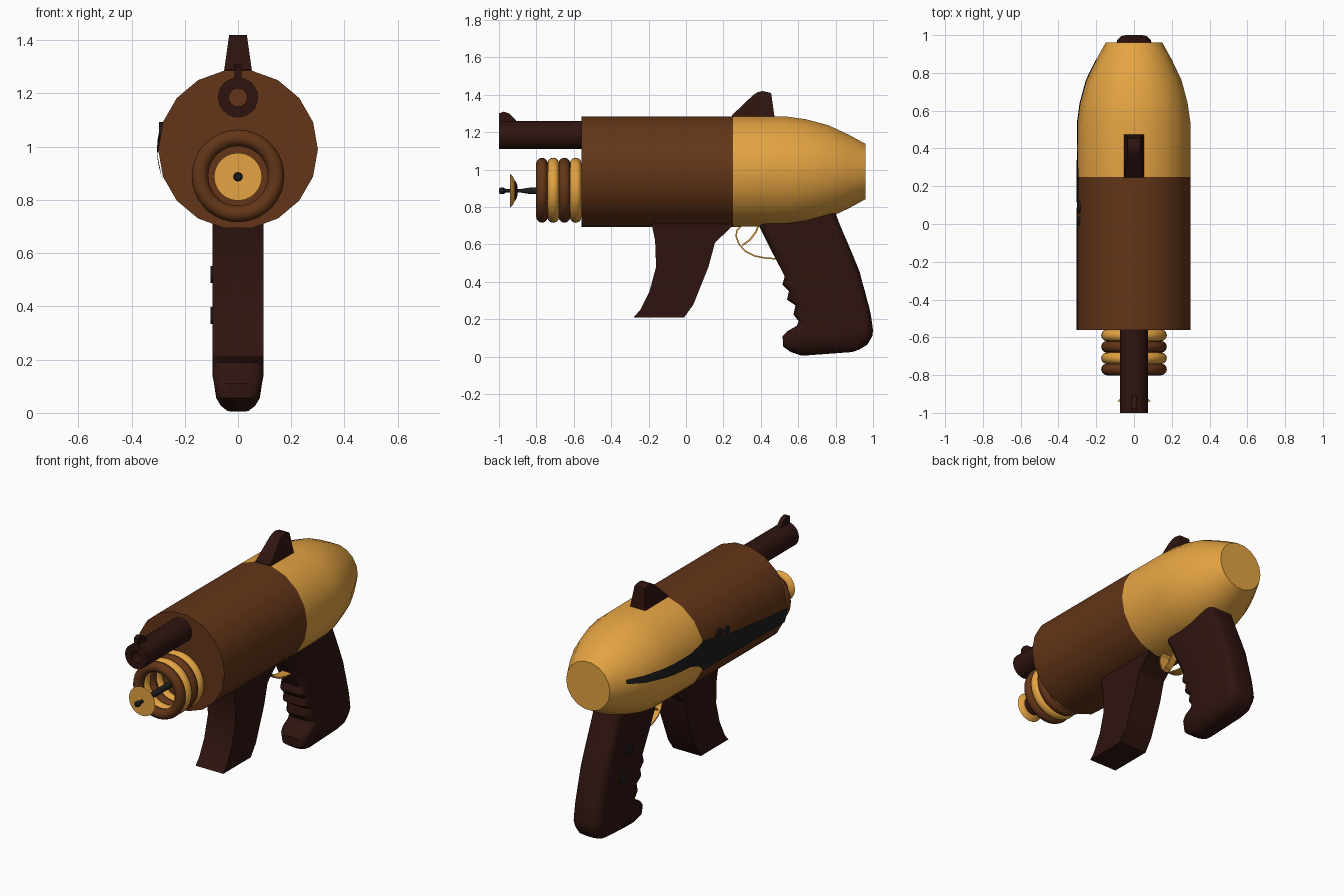
import bpy, bmesh, math
from mathutils import Matrix

if "Cube" in bpy.data.objects:
    bpy.data.objects.remove(bpy.data.objects["Cube"])


def material(name, r, g, b):
    m = bpy.data.materials.new(name)
    m.diffuse_color = (r, g, b, 1)
    m.use_nodes = True
    m.node_tree.nodes["Principled BSDF"].inputs["Base Color"].default_value = m.diffuse_color
    return m


BROWN = material("brown", 0.125, 0.036, 0.009)
DARK = material("dark_brown", 0.028, 0.007, 0.005)
GOLD = material("gold", 0.78, 0.37, 0.055)
BLACK = material("black", 0.012, 0.012, 0.012)
AXIS = 0.99


def finish(name, bm, mat, smooth=35):
    bmesh.ops.recalc_face_normals(bm, faces=bm.faces)
    me = bpy.data.meshes.new(name)
    bm.to_mesh(me)
    bm.free()
    ob = bpy.data.objects.new(name, me)
    bpy.context.collection.objects.link(ob)
    me.materials.append(mat)
    if smooth:
        bpy.ops.object.select_all(action='DESELECT')
        ob.select_set(True)
        bpy.context.view_layer.objects.active = ob
        bpy.ops.object.shade_smooth_by_angle(angle=math.radians(smooth))
    return ob


def loft(name, rings, mat, capped=True, smooth=35):
    """Skin a list of closed rings of 3D points."""
    bm = bmesh.new()
    vs = [[bm.verts.new(p) for p in ring] for ring in rings]
    n = len(vs[0])
    for a, b in zip(vs, vs[1:]):
        for i in range(n):
            j = (i + 1) % n
            bm.faces.new((a[i], a[j], b[j], b[i]))
    if capped:
        bm.faces.new(vs[0])
        bm.faces.new(vs[-1])
    return finish(name, bm, mat, smooth)


def lathe(name, profile, z, sides, mat):
    """Turn (y, radius) points around a lengthwise axis at height z."""
    angles = [2 * math.pi * i / sides for i in range(sides)]
    return loft(name, [[(r * math.cos(t), y, z + r * math.sin(t)) for t in angles]
                       for y, r in profile], mat)


def prism(name, pts, half, mat, narrow=None):
    """Extrude a (y, z) side profile across x; narrow gives (z0, z1, top half width)."""
    def w(z):
        if not narrow:
            return half
        z0, z1, top = narrow
        return half + (top - half) * (z - z0) / (z1 - z0)
    return loft(name, [[(s * w(z), y, z) for y, z in pts] for s in (-1, 1)], mat, smooth=20)


def ribbon(name, path, half, thick, mat):
    """Thin strip following a (y, z) path."""
    inner = []
    for i, (y, z) in enumerate(path):
        a, b = path[max(i - 1, 0)], path[min(i + 1, len(path) - 1)]
        dy, dz = b[0] - a[0], b[1] - a[1]
        d = math.hypot(dy, dz)
        inner.append((y - dz / d * thick, z + dy / d * thick))
    return prism(name, path + inner[::-1], half, mat)


# Main body and rounded rear shell
SHELL = [(0.25, 0.3), (0.54, 0.298), (0.64, 0.284), (0.76, 0.252), (0.87, 0.2), (0.96, 0.15)]
lathe("main_body", [(-0.56, 0.3), (0.25, 0.3)], AXIS, 18, BROWN)
lathe("rear_shell", SHELL, AXIS, 18, GOLD)

# Upper barrel with recessed bore, and its front sight
lathe("upper_barrel", [(-0.5, 0.075), (-1, 0.075), (-1, 0.034), (-0.9, 0.034)], 1.185, 24, DARK)
lathe("bore_plug", [(-0.91, 0.034), (-0.9, 0.034)], 1.185, 24, BROWN)
prism("front_sight", [(-1, 1.24), (-1, 1.3), (-0.975, 1.31), (-0.945, 1.3), (-0.91, 1.265),
                      (-0.9, 1.24)], 0.014, DARK)

# Coil rings
for k in range(4):
    bpy.ops.mesh.primitive_torus_add(major_radius=0.143, minor_radius=0.031, major_segments=36,
                                     minor_segments=12, location=(0, -0.77 + 0.06 * k, 0.89),
                                     rotation=(math.pi / 2, 0, 0))
    ring = bpy.context.object
    ring.name = f"coil_ring_{k + 1}"
    ring.data.materials.append(GOLD if k % 2 else BROWN)
    bpy.ops.object.shade_smooth()

# Emitter rod, dish and dish backing
lathe("emitter_rod", [(-1, 0.012), (-0.99, 0.018), (-0.975, 0.018), (-0.965, 0.01), (-0.88, 0.01),
                      (-0.83, 0.018), (-0.56, 0.02)], 0.887, 12, BLACK)
lathe("emitter_dish", [(-0.94, 0.09), (-0.925, 0.075), (-0.918, 0.06)], 0.887, 24, GOLD)
lathe("dish_backing", [(-0.922, 0.062), (-0.91, 0.05), (-0.9, 0.022)], 0.887, 24, DARK)

# Forward grip
prism("forward_grip", [(-0.19, 0.74), (-0.165, 0.62), (-0.16, 0.48), (-0.195, 0.35),
                       (-0.245, 0.25), (-0.28, 0.21), (-0.01, 0.21), (0.04, 0.28), (0.08, 0.38),
                       (0.12, 0.48), (0.155, 0.61), (0.25, 0.7), (0.25, 0.74)], 0.095, DARK)

# Rear grip: front edge point, back edge point, half width
GRIP = [(.36, .76, .79, .79, .095), (.39, .70, .825, .70, .095), (.46, .56, .885, .56, .095),
        (.528, .43, .93, .45, .095), (.515, .385, .945, .39, .095), (.55, .35, .957, .35, .095),
        (.54, .305, .968, .305, .095), (.585, .275, .978, .27, .095), (.575, .225, .986, .235, .095),
        (.602, .19, .992, .20, .095), (.592, .165, .996, .17, .095), (.54, .135, 1, .14, .095),
        (.517, .11, .996, .11, .09), (.518, .055, .97, .065, .082), (.56, .025, .93, .04, .065),
        (.62, .005, .89, .025, .04)]
rings = []
for fy, fz, by, bz, w in GRIP:
    r = min(0.05, w * 0.9)
    length = math.hypot(by - fy, bz - fz)
    ring = []
    for q in range(4):
        sx, st = (1, 1, -1, -1)[q], (-1, 1, 1, -1)[q]
        sweep = range(4)
        start = (-math.pi / 2, 0, math.pi / 2, math.pi)[q]
        for i in sweep:
            t = start + i * math.pi / 6
            x = sx * (w - r) + r * math.cos(t)
            f = (length / 2 + st * (length / 2 - r) + r * math.sin(t)) / length
            ring.append((x, fy + (by - fy) * f, fz + (bz - fz) * f))
    rings.append(ring)
loft("rear_grip", rings, DARK, smooth=40)

# Trigger and guard
ribbon("trigger_guard", [(.30, .71), (.27, .68), (.263, .645), (.28, .6), (.315, .56), (.365, .535),
                         (.43, .522), (.49, .52)], 0.03, 0.008, GOLD)
ribbon("trigger", [(.385, .71), (.37, .67), (.34, .63), (.3, .6)], 0.02, 0.01, GOLD)

# Rear sight
prism("rear_sight", [(.245, 1.27), (.245, 1.29), (.36, 1.4), (.385, 1.415), (.41, 1.42),
                     (.455, 1.41), (.475, 1.27)], 0.053, DARK, (1.28, 1.42, 0.033))


# Dark inlay wrapped on the left flank: y, lower z, upper z
def shell_radius(y):
    for (y0, r0), (y1, r1) in zip(SHELL, SHELL[1:]):
        if y0 <= y <= y1:
            return r0 + (r1 - r0) * (y - y0) / (y1 - y0)
    return 0.3


bm = bmesh.new()
rows = []
for y, lo, hi in [(-.56, .88, .975), (-.3, .883, 1.0), (.0, .887, 1.03), (.24, .89, 1.075),
                  (.3, .94, 1.06), (.39, .97, 1.045), (.54, .98, 1.045), (.64, .99, 1.045),
                  (.76, 1.0, 1.045), (.87, 1.02, 1.045)]:
    r = shell_radius(y) + 0.004
    zs = [lo + (hi - lo) * i / 4 for i in range(5)]
    rows.append([bm.verts.new((-math.sqrt(r * r - (z - AXIS) ** 2), y, z)) for z in zs])
for a, b in zip(rows, rows[1:]):
    for i in range(4):
        bm.faces.new((a[i], b[i], b[i + 1], a[i + 1]))
finish("left_inlay", bm, BLACK)

# Small round studs on the left side
for name, x, y, z, r in [("body_stud_large", -.289, .09, 1.06, .032),
                         ("body_stud_small", -.289, .015, 1.055, .022),
                         ("grip_stud_upper", -.095, .70, .52, .032),
                         ("grip_stud_lower", -.095, .76, .365, .032)]:
    bm = bmesh.new()
    bmesh.ops.create_cone(bm, cap_ends=True, segments=16, radius1=r, radius2=r, depth=0.016,
                          matrix=Matrix.Translation((x, y, z)) @ Matrix.Rotation(math.pi / 2, 4, 'Y'))
    finish(name, bm, BLACK)
